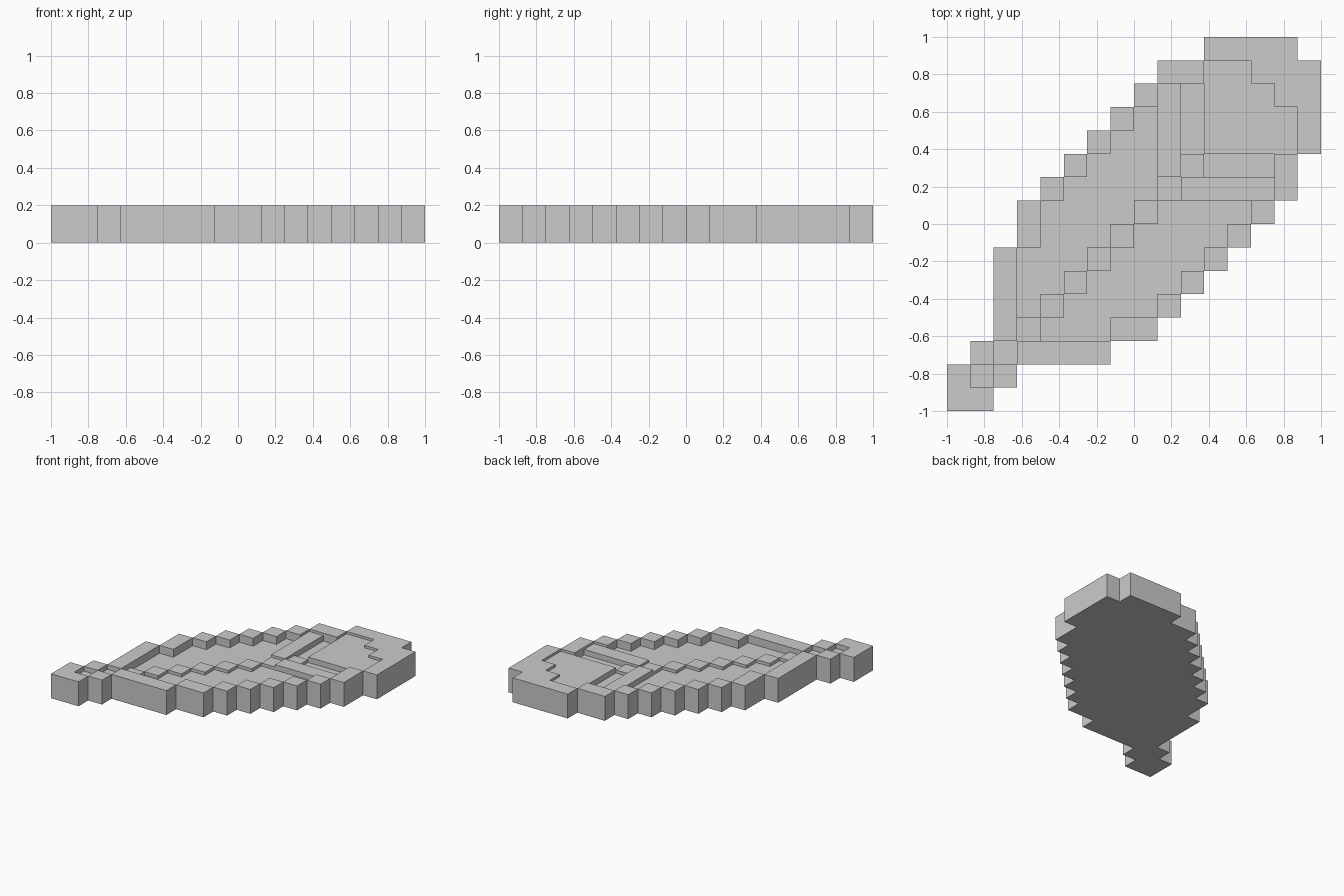
import bpy, bmesh

if "Cube" in bpy.data.objects:
    bpy.data.objects.remove(bpy.data.objects["Cube"])

# Pixel plan, back row first; the shape is mirrored about its long diagonal
PLAN = [
    "...........RRRR.",
    ".........RRHHRRR",
    "........RBGHHHRR",
    ".......RVBGHHHHR",
    "......RVVBGHHHHR",
    ".....RVVVBSGGGR.",
    "....RVVVVSBBBBR.",
    "...RVVVVSVVVVR..",
    "...RVVVSVVVVR...",
    "..RVVVSVVVVR....",
    "..RVVSVVVVR.....",
    "..RVSVVVVR......",
    "..RSVVVRR.......",
    ".RSRRRR.........",
    "RSR.............",
    "RR..............",
]
# part name and top height for each letter
PARTS = {
    "R": ("rim", 0.20),
    "H": ("head", 0.18),
    "B": ("band", 0.18),
    "S": ("spine", 0.16),
    "V": ("side_panel", 0.135),
    "G": ("groove", 0.135),
}
CELL = 0.125

grey = bpy.data.materials.new("light grey")
grey.diffuse_color = (0.6, 0.6, 0.6, 1)
grey.use_nodes = True
grey.node_tree.nodes["Principled BSDF"].inputs["Base Color"].default_value = grey.diffuse_color


def letter(c, r):
    return PLAN[15 - r][c] if 0 <= c < 16 and 0 <= r < 16 else "."


def height(c, r):
    return PARTS[letter(c, r)][1] if letter(c, r) != "." else 0.0


def build_part(key, name, top):
    bm = bmesh.new()

    def quad(*pts):
        bm.faces.new([bm.verts.new(p) for p in pts])

    for r in range(16):
        for c in range(16):
            if letter(c, r) != key:
                continue
            x0, y0 = -1 + c * CELL, -1 + r * CELL
            x1, y1 = x0 + CELL, y0 + CELL
            # top and underside
            quad((x0, y0, top), (x1, y0, top), (x1, y1, top), (x0, y1, top))
            quad((x0, y1, 0), (x1, y1, 0), (x1, y0, 0), (x0, y0, 0))
            # walls down to any lower neighbour
            for dc, dr, a, b in ((0, -1, (x0, y0), (x1, y0)), (1, 0, (x1, y0), (x1, y1)),
                                 (0, 1, (x1, y1), (x0, y1)), (-1, 0, (x0, y1), (x0, y0))):
                low = height(c + dc, r + dr)
                if low < top:
                    quad((*a, low), (*b, low), (*b, top), (*a, top))
    # merge the cells into clean flat faces
    bmesh.ops.remove_doubles(bm, verts=bm.verts, dist=1e-4)
    bmesh.ops.dissolve_limit(bm, angle_limit=0.01, verts=bm.verts, edges=bm.edges)
    mesh = bpy.data.meshes.new(name)
    bm.to_mesh(mesh)
    bm.free()
    mesh.materials.append(grey)
    bpy.context.collection.objects.link(bpy.data.objects.new(name, mesh))


for key, (name, top) in PARTS.items():
    build_part(key, name, top)
